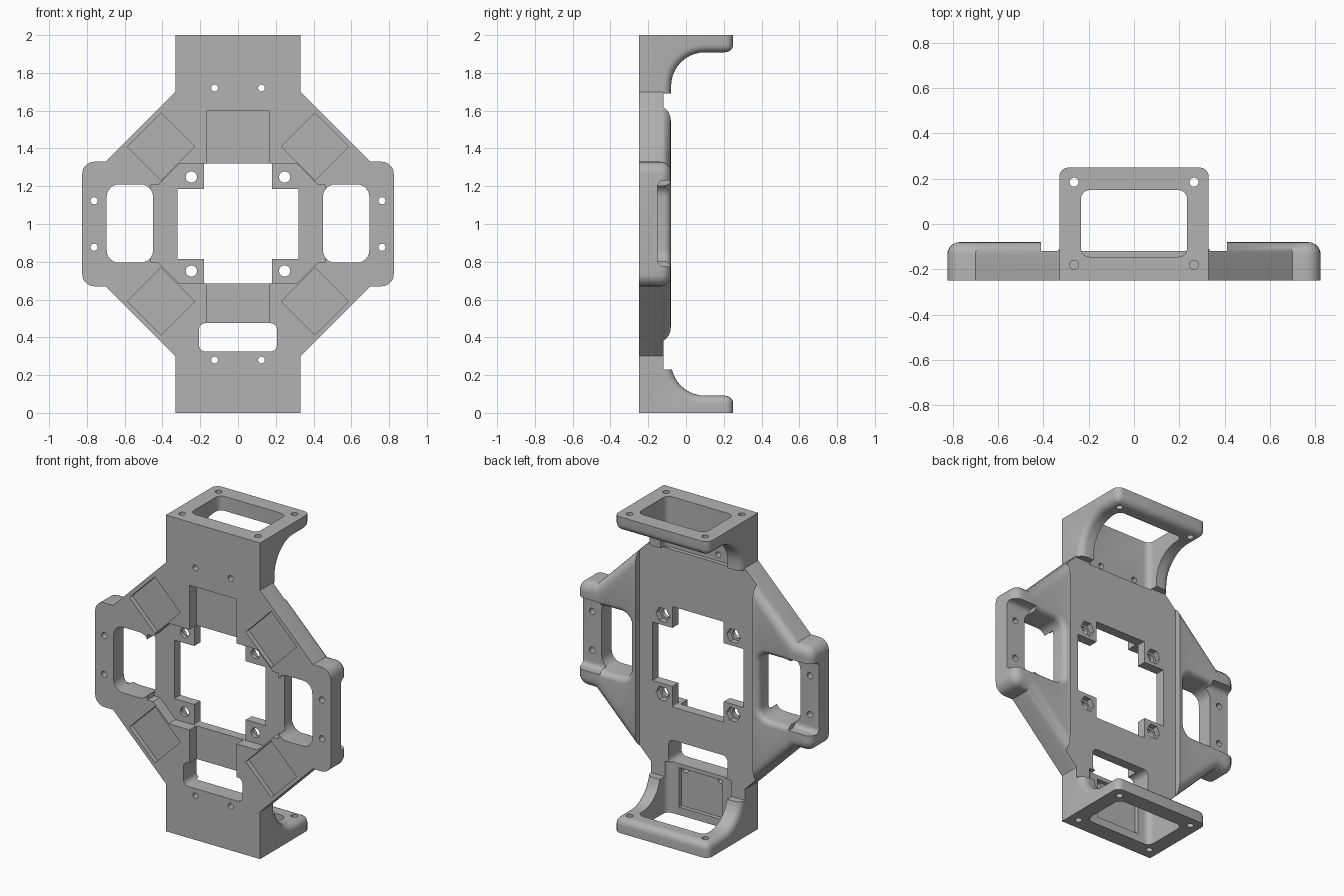
import bpy, bmesh, math

cube = bpy.data.objects.get("Cube")
if cube:
    bpy.data.objects.remove(cube)

grey = bpy.data.materials.new("plain grey")
grey.use_nodes = True
tone = (0.45, 0.45, 0.45, 1)
grey.diffuse_color = tone
grey.node_tree.nodes["Principled BSDF"].inputs["Base Color"].default_value = tone

FRONT, BACK, FLOOR = -0.25, -0.08, -0.12
AXES = {"x": lambda u, v, t: (t, u, v),
        "y": lambda u, v, t: (u, t, v),
        "z": lambda u, v, t: (u, v, t)}


def loft(name, rings, axis, edge_rule=None, radius=0.0):
    """Closed solid through rings of (points, position along axis)."""
    bm = bmesh.new()
    put = AXES[axis]
    loops = [[bm.verts.new(put(u, v, t)) for u, v in pts] for pts, t in rings]
    n = len(loops[0])
    for a, b in zip(loops, loops[1:]):
        for i in range(n):
            j = (i + 1) % n
            bm.faces.new((a[i], a[j], b[j], b[i]))
    bm.faces.new(loops[0])
    bm.faces.new(loops[-1])
    bmesh.ops.recalc_face_normals(bm, faces=bm.faces)
    if edge_rule:
        edges = [e for e in bm.edges if edge_rule(e.verts[0].co, e.verts[1].co)]
        bmesh.ops.bevel(bm, geom=edges, offset=radius, segments=5,
                        profile=0.5, affect="EDGES", clamp_overlap=True)
    mesh = bpy.data.meshes.new(name)
    bm.to_mesh(mesh)
    bm.free()
    mesh.materials.append(grey)
    ob = bpy.data.objects.new(name, mesh)
    bpy.context.collection.objects.link(ob)
    return ob


def prism(name, pts, t0, t1, axis="y", **kw):
    return loft(name, [(pts, t0), (pts, t1)], axis, **kw)


def arc(cx, cy, r, a0, a1, n=6):
    angles = [math.radians(a0 + (a1 - a0) * i / n) for i in range(n + 1)]
    return [(cx + r * math.cos(a), cy + r * math.sin(a)) for a in angles]


def rounded(u0, u1, v0, v1, r):
    return (arc(u1 - r, v1 - r, r, 0, 90) + arc(u0 + r, v1 - r, r, 90, 180)
            + arc(u0 + r, v0 + r, r, 180, 270) + arc(u1 - r, v0 + r, r, 270, 360))


def rect(u0, u1, v0, v1):
    return [(u0, v0), (u1, v0), (u1, v1), (u0, v1)]


def disc(cx, cy, r, n=20):
    return arc(cx, cy, r, 0, 360 - 360 / n, n - 1)


def combine(ob, other, operation):
    mod = ob.modifiers.new("join", "BOOLEAN")
    mod.operation, mod.solver, mod.object = operation, "EXACT", other
    bpy.context.view_layer.objects.active = ob
    bpy.ops.object.modifier_apply(modifier=mod.name)
    bpy.data.objects.remove(other)


# main plate: chamfered outline with rounded side handles
quarter = [(0.33, 1.70), (0.70, 1.33)] + arc(0.76, 1.265, 0.065, 90, 0)
right = quarter + [(x, 2 - z) for x, z in reversed(quarter)]
outline = right + [(-x, z) for x, z in reversed(right)]


def back_rim(a, b):
    on_back = min(a.y, b.y) > BACK - 0.001
    return on_back and not (abs(a.z - b.z) < 0.001 and abs(a.x - b.x) > 0.5)


frame = prism("mounting_frame", outline, FRONT, BACK, edge_rule=back_rim, radius=0.055)


# end brackets with a concave gusset and rounded lip
def bracket_rim(a, b):
    if abs(a.x - b.x) > 0.1:
        return min(a.y, b.y) > 0.24 and abs(a.z - 1) < 0.95
    if min(a.y, b.y) > 0.24:
        return True
    return min(a.y, b.y) > -0.09 and abs(a.z - 1) < 0.95 and abs(b.z - 1) < 0.95


for sign in (1, -1):
    side = ([(FRONT, 2), (FRONT, 1.685), (-0.079, 1.685)]
            + arc(0.1, 1.73, 0.179, 180, 90, 10) + [(0.25, 1.909), (0.25, 2)])
    side = [(y, 1 + sign * (z - 1)) for y, z in side]
    bracket = prism("bracket", side, -0.33, 0.33, "x", edge_rule=bracket_rim, radius=0.042)
    combine(frame, bracket, "UNION")

cutters = []


def cut(*args, **kw):
    cutters.append(prism("cutter", *args, **kw))


# back channel and the open windows of the brackets
cut(rect(-0.41, 0.41, 0.23, 1.69), FLOOR, BACK + 0.01)
window = rounded(-0.235, 0.235, -0.145, 0.15, 0.04)
cut(window, 1.68, 2.1, "z")
cut(window, -0.1, 0.33, "z")
cut(rect(-0.15, 0.15, 0.05, 0.30), -0.17, -0.1)

# centre opening, leaving four corner tabs
cut(rounded(-0.18, 0.18, 0.685, 1.32, 0.005), -0.3, 0)
cut(rect(-0.32, 0.32, 0.815, 1.185), -0.3, 0)

# stepped front pocket
cut([(0.46, 0.795), (0.46, 1.21), (0.42, 1.21), (0.31, 1.32), (0.165, 1.32), (0.165, 1.6),
     (-0.165, 1.6), (-0.165, 1.32), (-0.31, 1.32), (-0.42, 1.21), (-0.46, 1.21),
     (-0.46, 0.795), (-0.42, 0.795), (-0.31, 0.685), (-0.165, 0.685), (-0.165, 0.45),
     (0.165, 0.45), (0.165, 0.685), (0.31, 0.685), (0.42, 0.795)], -0.3, -0.18)

# lower cable slot
cut(rounded(-0.207, 0.207, 0.325, 0.475, 0.035), -0.3, 0)

for s in (1, -1):
    # handle slots with softened back rims
    x0, x1 = sorted((s * 0.45, s * 0.695))
    rings = [(rounded(x0, x1, 0.795, 1.21, 0.065), -0.3)]
    f = 0.035
    for k in range(6):
        a = math.radians(90 * k / 5)
        o = f * (1 - math.cos(a))
        rings.append((rounded(x0 - o, x1 + o, 0.795 - o, 1.21 + o, 0.065 + o),
                      BACK - f + f * math.sin(a)))
    rings.append((rings[-1][0], 0))
    cutters.append(loft("cutter", rings, "y"))
    # relieved back of each handle
    cut(rounded(-0.15, 0.1, 0.775, 1.23, 0.03), s * 0.66, s * 0.9, "x")
    for t in (1, -1):
        # square front recesses, turned by 45 degrees
        cut(disc(s * 0.407, 1 + t * 0.41, 0.178, 4), -0.3, FRONT + 0.03)
        # tab bolt holes and hexagonal nut seats
        cut(disc(s * 0.247, 1 + t * 0.249, 0.03), -0.3, 0)
        cut(disc(s * 0.247, 1 + t * 0.249, 0.048, 6), FLOOR - 0.035, 0)
        # screw holes in handles, bracket walls and bracket ends
        cut(disc(s * 0.762, 1 + t * 0.123, 0.019), -0.3, 0)
        cut(disc(s * 0.124, 1 + t * 0.72, 0.018), -0.3, -0.1)
        for y in (0.185, -0.18):
            cut(disc(s * 0.265, y, 0.02), 1 + t * 0.88, 1 + t * 1.1, "z")

for c in cutters:
    c.hide_render = True
    combine(frame, c, "DIFFERENCE")

bpy.ops.object.select_all(action="DESELECT")
frame.select_set(True)
bpy.context.view_layer.objects.active = frame
bpy.ops.object.shade_smooth_by_angle(angle=math.radians(32))
